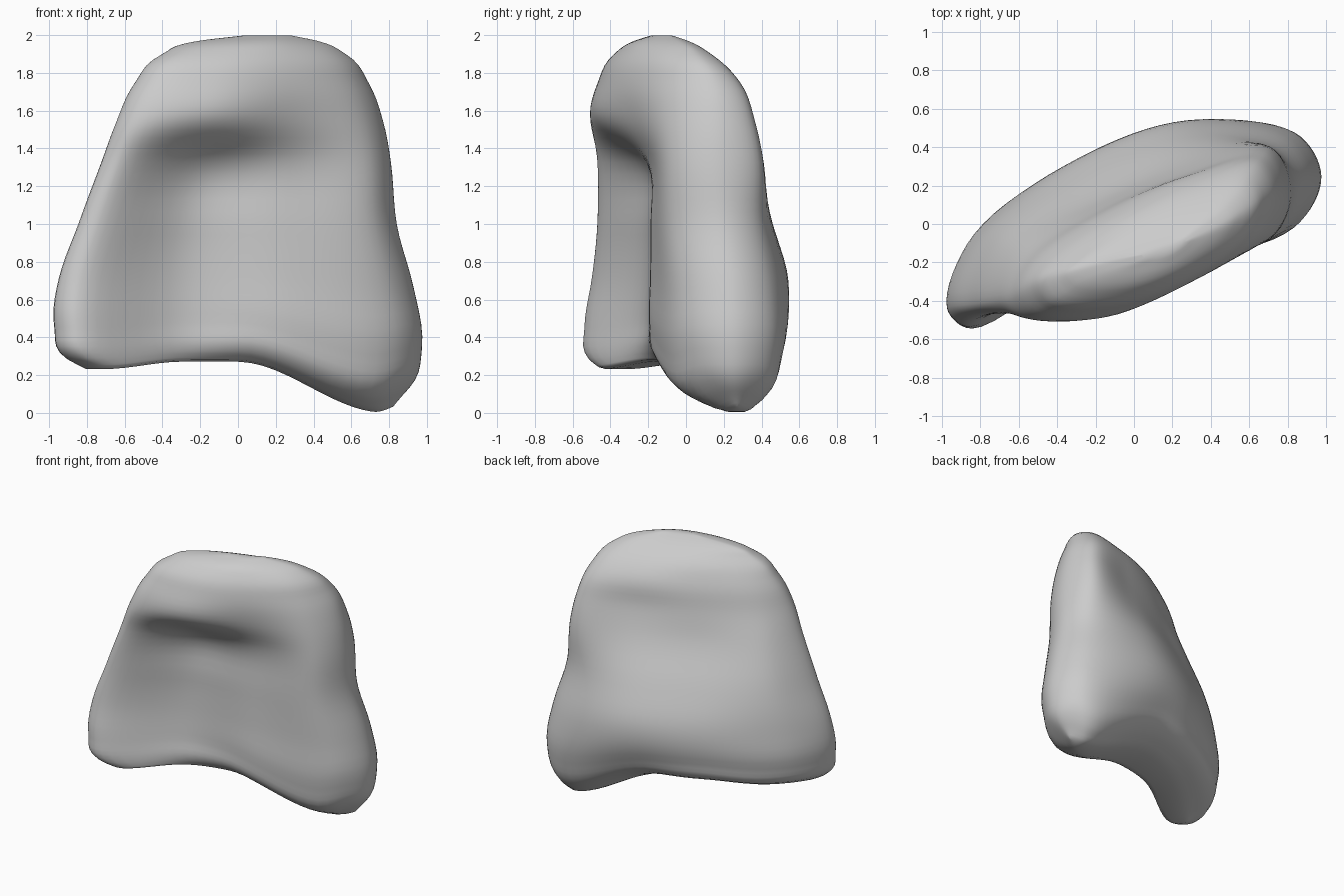
import bpy, bmesh
from mathutils import Vector

if "Cube" in bpy.data.objects:
    bpy.data.objects.remove(bpy.data.objects["Cube"])

# Cross-sections going up: height, left tip (x, y), right tip (x, y),
# front y at four stations (left to right), back y at the same stations
SECTIONS = [
    (0.00, -.80, -.38, .82, .27, -.45, -.17, -.04, .20, -.27, .08, .22, .33),
    (0.08, -.91, -.43, .91, .26, -.52, -.22, -.13, .08, -.15, .22, .36, .41),
    (0.30, -.97, -.44, .975, .25, -.54, -.22, -.18, .00, -.07, .31, .49, .47),
    (0.65, -.945, -.43, .93, .24, -.50, -.21, -.18, -.03, -.06, .34, .54, .46),
    (1.00, -.84, -.42, .84, .20, -.47, -.21, -.18, -.07, -.05, .26, .45, .40),
    (1.33, -.72, -.40, .81, .17, -.47, -.24, -.19, -.08, -.11, .13, .32, .40),
    (1.54, -.645, -.38, .77, .17, -.49, -.47, -.29, -.08, -.16, .09, .26, .36),
    (1.75, -.545, -.32, .69, .15, -.44, -.45, -.32, -.08, -.17, .06, .22, .28),
    (1.90, -.40, -.27, .57, .06, -.36, -.37, -.28, -.09, -.19, -.02, .08, .13),
    (1.97, -.21, -.22, .42, -.02, -.26, -.27, -.22, -.09, -.18, -.10, -.04, .01),
    (2.00, .05, -.16, .27, -.09, -.18, -.17, -.15, -.11, -.15, -.13, -.11, -.08),
]
FRONT = (.06, .35, .65, .93)
BACK = (.93, .65, .35, .07)
STEPS = 8


def smoothstep(a, b, v):
    t = min(1, max(0, (v - a) / (b - a)))
    return t * t * (3 - 2 * t)


def tangent(p0, p1, p2, d0, d1):
    return ((p1 - p0) * (d1 / d0) + (p2 - p1) * (d0 / d1)) / (d0 + d1)


def hermite(p, q, mp, mq, d, t):
    t2, t3 = t * t, t * t * t
    return (p * (2*t3 - 3*t2 + 1) + mp * (d * (t3 - 2*t2 + t))
            + q * (3*t2 - 2*t3) + mq * (d * (t3 - t2)))


def spline(pts, gaps, closed, steps):
    """Smooth curve through points; gaps[i] is the knot spacing from i to i+1."""
    n = len(pts)
    tan = []
    for i in range(n):
        if closed or 0 < i < n - 1:
            tan.append(tangent(pts[i-1], pts[i], pts[(i+1) % n], gaps[i-1], gaps[i]))
        else:
            a = min(i, n - 2)
            tan.append((pts[a+1] - pts[a]) / gaps[a])
    out = []
    for i in range(n if closed else n - 1):
        j = (i + 1) % n
        out += [hermite(pts[i], pts[j], tan[i], tan[j], gaps[i], k / steps)
                for k in range(steps)]
    if not closed:
        out.append(pts[-1])
    return out


def section_loop(row):
    z, xl, yl, xr, yr = row[:5]
    at = lambda s: xl + (xr - xl) * s
    pts = [Vector((xl, yl))] + [Vector((at(s), y)) for s, y in zip(FRONT, row[5:9])]
    pts += [Vector((xr, yr))] + [Vector((at(s), y)) for s, y in zip(BACK, row[:8:-1])]
    gaps = [(pts[(i+1) % len(pts)] - p).length ** .5 for i, p in enumerate(pts)]
    return [Vector((p.x, p.y, z)) for p in spline(pts, gaps, True, STEPS)]


# Loft the sections, then lift the lower edge into an arch above the right foot
loops = [section_loop(r) for r in SECTIONS]
dz = [b[0] - a[0] for a, b in zip(SECTIONS, SECTIONS[1:])]
columns = [spline(list(c), dz, False, 5) for c in zip(*loops)]

bm = bmesh.new()
grid = []
for col in columns:
    line = []
    for p in col:
        arch = (.27 * smoothstep(.76, 0, p.x) - .04 * smoothstep(-.3, -.7, p.x)
                + .06 * smoothstep(.72, .92, p.x))
        z = p.z + arch * max(0, 1 - p.z) ** 1.2
        line.append(bm.verts.new((p.x, p.y, z)))
    grid.append(line)
n, m = len(grid), len(grid[0])
for i in range(n):
    a, b = grid[i], grid[(i + 1) % n]
    for k in range(m - 1):
        bm.faces.new((a[k], b[k], b[k+1], a[k+1]))

# Close the top and the underside with strips from front to back
for k in (0, m - 1):
    for i in range(n // 2):
        ring = [grid[j % n][k] for j in (i, i + 1, n - i - 1, n - i)]
        bm.faces.new(list(dict.fromkeys(ring)))
bmesh.ops.recalc_face_normals(bm, faces=bm.faces)

mesh = bpy.data.meshes.new("carved_slab")
bm.to_mesh(mesh)
bm.free()
slab = bpy.data.objects.new("carved_slab", mesh)
bpy.context.collection.objects.link(slab)
for f in mesh.polygons:
    f.use_smooth = True

# Soften the rims
soft = slab.modifiers.new("soften", 'SMOOTH')
soft.factor = .5
soft.iterations = 3
